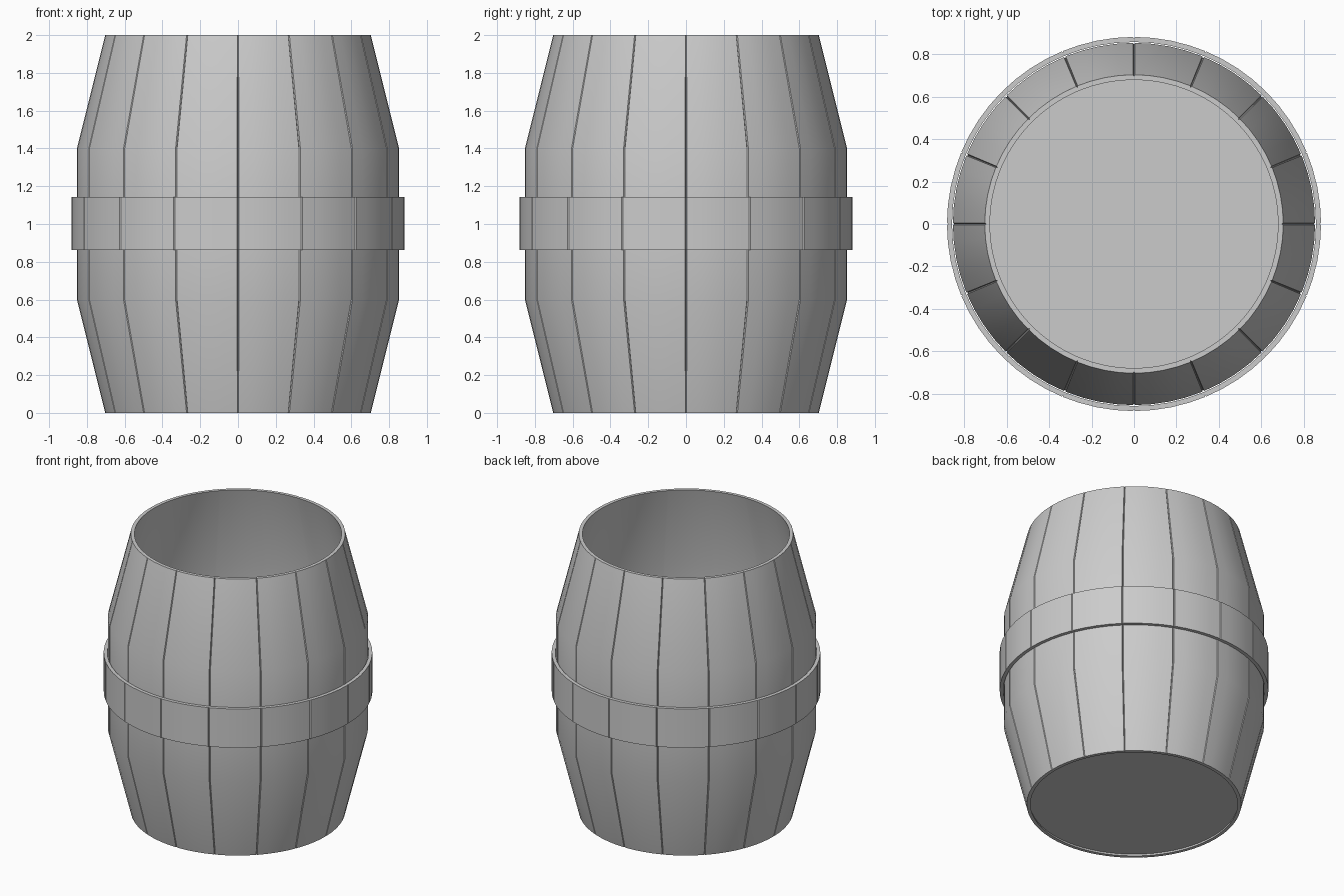
import bpy, bmesh
from math import sin, cos, radians

if "Cube" in bpy.data.objects:
    bpy.data.objects.remove(bpy.data.objects["Cube"])

STAVES = 16
STEP = 360 / STAVES
# Angles within one stave (degrees); True marks the seam groove
OFFSETS = [(0, True), (0.3, False), (STEP * 0.25, False), (STEP * 0.5, False),
           (STEP * 0.75, False), (STEP - 0.3, False)]


def stave_ring(name, outer, inner, groove):
    """Revolve a closed wall section, notching the outer side at each seam."""
    bm = bmesh.new()
    section = [(r, z, groove) for r, z in outer] + [(r, z, 0) for r, z in reversed(inner)]
    cols = []
    for s in range(STAVES):
        for off, seam in OFFSETS:
            a = radians(s * STEP + off)
            cols.append([bm.verts.new(((r - g * seam) * cos(a), (r - g * seam) * sin(a), z))
                         for r, z, g in section])
    n, m = len(cols), len(section)
    for i in range(n):
        a, b = cols[i], cols[(i + 1) % n]
        for j in range(m):
            k = (j + 1) % m
            bm.faces.new((a[j], b[j], b[k], a[k]))
    bmesh.ops.recalc_face_normals(bm, faces=bm.faces)
    me = bpy.data.meshes.new(name)
    bm.to_mesh(me)
    bm.free()
    ob = bpy.data.objects.new(name, me)
    bpy.context.collection.objects.link(ob)
    smooth(ob)
    return ob


def smooth(ob):
    bpy.ops.object.select_all(action='DESELECT')
    ob.select_set(True)
    bpy.context.view_layer.objects.active = ob
    bpy.ops.object.shade_smooth_by_angle(angle=radians(30))


# Open-topped barrel wall made of staves
profile = [(0.703, 0), (0.853, 0.6), (0.853, 1.4), (0.703, 2)]
stave_ring("barrel_staves", profile, [(r - 0.024, z) for r, z in profile], 0.008)

# Hoop around the middle
stave_ring("hoop", [(0.881, 0.862), (0.881, 1.143)],
           [(0.857, 0.862), (0.857, 1.143)], 0.006)

# Bottom board, slightly recessed
bpy.ops.mesh.primitive_cylinder_add(vertices=64, radius=0.685, depth=0.025,
                                    location=(0, 0, 0.0275))
floor = bpy.context.object
floor.name = "bottom_board"
smooth(floor)
